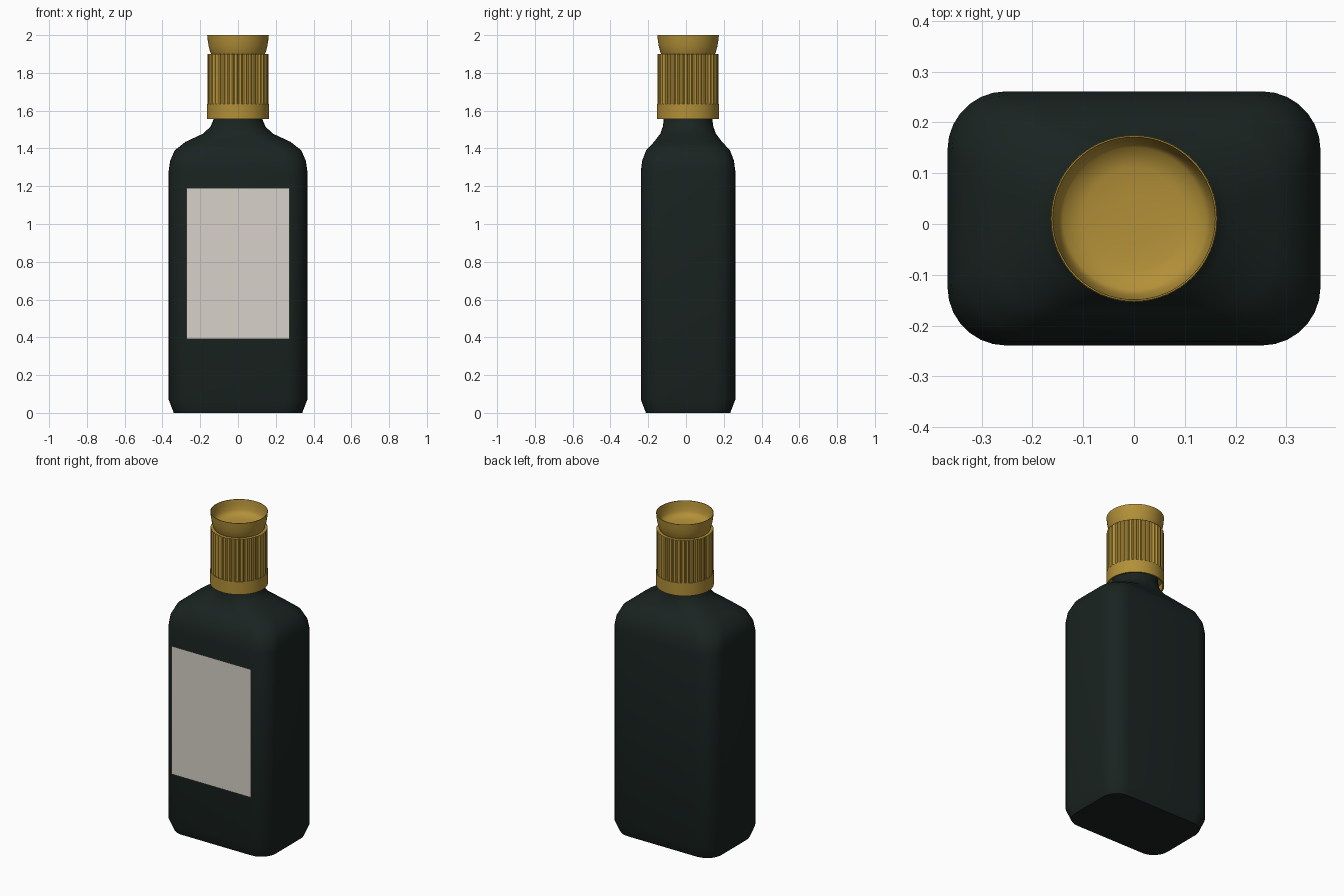
import bpy, bmesh, math

if "Cube" in bpy.data.objects:
    bpy.data.objects.remove(bpy.data.objects["Cube"])

CY = 0.011  # bottle axis in y (the label sits proud of the front)


def material(name, color):
    m = bpy.data.materials.new(name)
    m.diffuse_color = color
    m.use_nodes = True
    m.node_tree.nodes["Principled BSDF"].inputs["Base Color"].default_value = m.diffuse_color
    return m


GLASS = material("dark_glass", (0.010, 0.017, 0.015, 1))
GOLD = material("gold", (0.45, 0.28, 0.04, 1))
PAPER = material("paper", (0.68, 0.64, 0.58, 1))


def loft(name, rings, mat, angle=35, cap_start=True, cap_end=True):
    """Skin a stack of equal-length vertex rings."""
    bm = bmesh.new()
    loops = [[bm.verts.new(p) for p in ring] for ring in rings]
    n = len(loops[0])
    for a, b in zip(loops, loops[1:]):
        for i in range(n):
            j = (i + 1) % n
            bm.faces.new((a[i], a[j], b[j], b[i]))
    if cap_start:
        bm.faces.new(loops[0][::-1])
    if cap_end:
        bm.faces.new(loops[-1])
    bmesh.ops.recalc_face_normals(bm, faces=bm.faces)
    me = bpy.data.meshes.new(name)
    bm.to_mesh(me)
    bm.free()
    ob = bpy.data.objects.new(name, me)
    bpy.context.collection.objects.link(ob)
    me.materials.append(mat)
    bpy.ops.object.select_all(action='DESELECT')
    ob.select_set(True)
    bpy.context.view_layer.objects.active = ob
    bpy.ops.object.shade_smooth_by_angle(angle=math.radians(angle))
    return ob


def rounded_rect(hw, hd, r, z, steps=7):
    pts = []
    for q, (sx, sy) in enumerate([(1, 1), (-1, 1), (-1, -1), (1, -1)]):
        for k in range(steps + 1):
            a = math.pi / 2 * (q + k / steps)
            pts.append((sx * (hw - r) + r * math.cos(a),
                        CY + sy * (hd - r) + r * math.sin(a), z))
    return pts


def circle(r, z, n=64):
    return [(r * math.cos(2 * math.pi * i / n),
             CY + r * math.sin(2 * math.pi * i / n), z) for i in range(n)]


# Bottle: half width, half depth, corner radius, height
body = [(0.340, 0.223, 0.10, 0.0), (0.367, 0.250, 0.115, 0.07),
        (0.367, 0.250, 0.115, 1.28), (0.359, 0.243, 0.115, 1.335),
        (0.335, 0.222, 0.12, 1.39), (0.278, 0.180, 0.125, 1.435),
        (0.185, 0.147, 0.13, 1.478), (0.146, 0.134, 0.13, 1.515),
        (0.131, 0.129, 0.127, 1.55), (0.128, 0.128, 0.126, 1.61)]
loft("bottle", [rounded_rect(*s) for s in body], GLASS, angle=40)

# Cap collar, hollow underneath around the neck
collar = [(0.120, 1.60), (0.155, 1.60), (0.155, 1.555), (0.164, 1.555),
          (0.164, 1.635), (0.150, 1.635)]
loft("cap_collar", [circle(r, z) for r, z in collar], GOLD, cap_start=False)


# Ribbed cap grip
def ribbed(r, z, ribs=40):
    pts = []
    for i in range(ribs * 4):
        a = 2 * math.pi * i / (ribs * 4)
        rr = r - (0.005 if i % 4 == 0 else 0.0)
        pts.append((rr * math.cos(a), CY + rr * math.sin(a), z))
    return pts


loft("cap_grip", [ribbed(0.162, 1.63), ribbed(0.162, 1.90)], GOLD, angle=30)

# Flared top with a dished recess
top = [(0.142, 1.90), (0.147, 1.91), (0.155, 1.94), (0.160, 1.97),
       (0.163, 2.0), (0.160, 2.0), (0.156, 1.97), (0.150, 1.94),
       (0.140, 1.92), (0.100, 1.91), (0.05, 1.906)]
loft("cap_top", [circle(r, z) for r, z in top], GOLD, angle=60)

# Front label sheet
bm = bmesh.new()
bm.faces.new([bm.verts.new((x, -0.264, z)) for x, z in
              [(-0.273, 0.39), (0.273, 0.39), (0.273, 1.19), (-0.273, 1.19)]])
me = bpy.data.meshes.new("label")
bm.to_mesh(me)
bm.free()
me.materials.append(PAPER)
bpy.context.collection.objects.link(bpy.data.objects.new("label", me))
